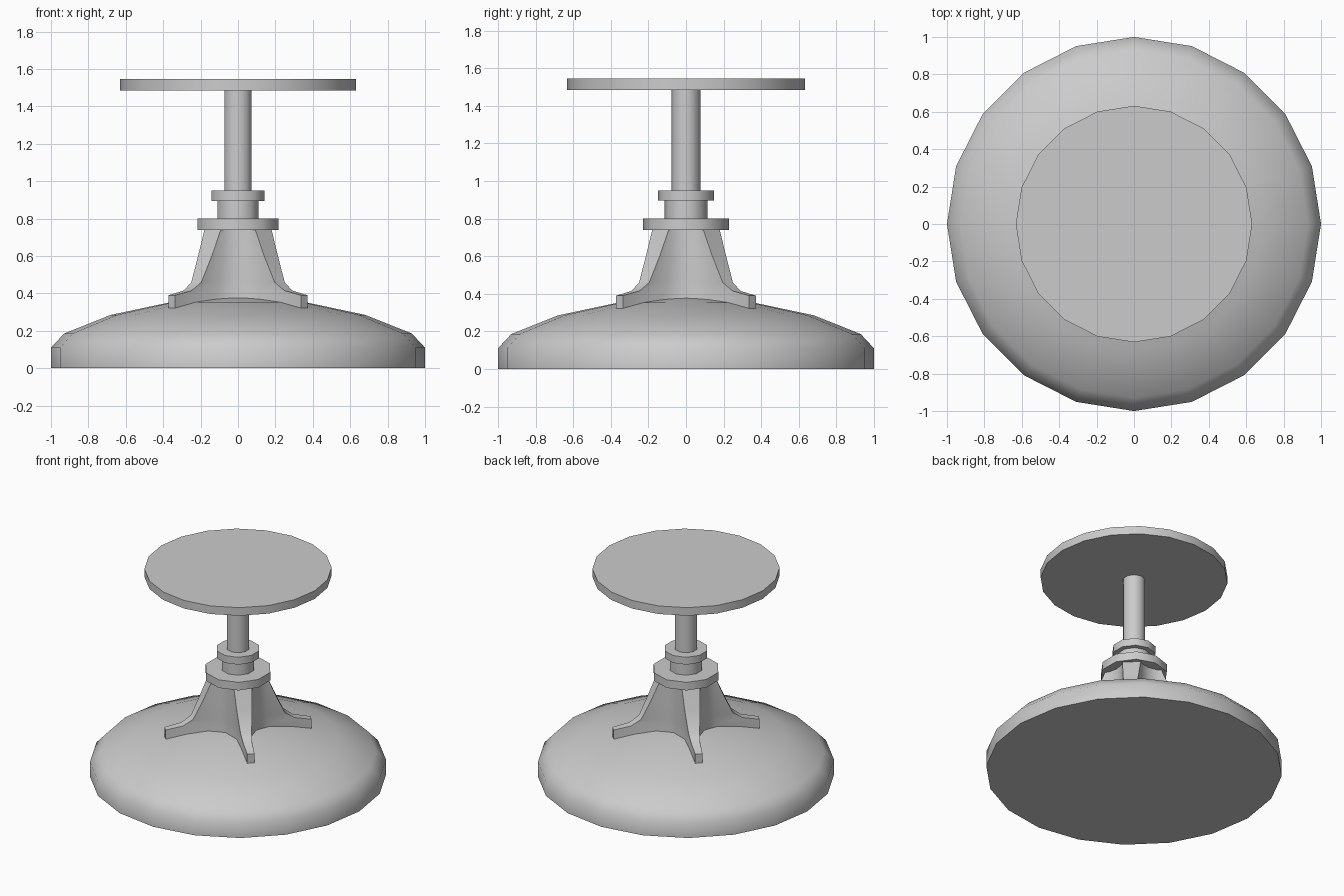
import bpy, bmesh
from math import sin, cos, pi, radians
from mathutils import Vector

if "Cube" in bpy.data.objects:
    bpy.data.objects.remove(bpy.data.objects["Cube"])


def loft(name, rings, angle=50):
    """Skin a stack of equal-length closed rings, cap both ends."""
    bm = bmesh.new()
    rows = [[bm.verts.new(p) for p in ring] for ring in rings]
    n = len(rows[0])
    for a, b in zip(rows, rows[1:]):
        for i in range(n):
            j = (i + 1) % n
            bm.faces.new((a[i], a[j], b[j], b[i]))
    bm.faces.new(rows[0][::-1])
    bm.faces.new(rows[-1])
    bmesh.ops.recalc_face_normals(bm, faces=bm.faces)
    me = bpy.data.meshes.new(name)
    bm.to_mesh(me)
    bm.free()
    ob = bpy.data.objects.new(name, me)
    bpy.context.collection.objects.link(ob)
    bpy.ops.object.select_all(action='DESELECT')
    ob.select_set(True)
    bpy.context.view_layer.objects.active = ob
    bpy.ops.object.shade_smooth_by_angle(angle=radians(angle))
    return ob


def lathe(name, sides, profile):
    """Revolve (radius, z) points, with a vertex on the +y axis."""
    return loft(name, [[(r * cos(pi / 2 + 2 * pi * i / sides),
                         r * sin(pi / 2 + 2 * pi * i / sides), z)
                        for i in range(sides)] for r, z in profile])


# domed floor base
lathe("base", 20, [(1, 0), (1, 0.11), (0.93, 0.185), (0.68, 0.285),
                   (0.36, 0.353), (0.12, 0.38), (0.02, 0.383)])

# four-legged pedestal: z, leg reach, leg half width, shoulder reach,
# shoulder half width, radius of the valley between the legs
sections = [(0.32, 0.50, 0.025, 0.21, 0.045, 0.15),
            (0.39, 0.50, 0.025, 0.21, 0.045, 0.15),
            (0.415, 0.38, 0.030, 0.20, 0.048, 0.15),
            (0.46, 0.315, 0.038, 0.19, 0.055, 0.15),
            (0.60, 0.25, 0.052, 0.175, 0.065, 0.15),
            (0.745, 0.19, 0.062, 0.16, 0.07, 0.15)]


def cross_section(z, r, w, m, wm, c):
    pts = []
    for k in range(4):
        a = pi / 4 + k * pi / 2
        v = c * cos(pi / 4)
        for x, y in ((m, -wm), (r, -w), (r, w), (m, wm), (v, v)):
            pts.append(Vector((x * cos(a) - y * sin(a), x * sin(a) + y * cos(a), z)))
    return pts


loft("pedestal", [cross_section(*s) for s in sections])

# collars and post
lathe("lower_flange", 10, [(0.228, 0.74), (0.228, 0.80)])
lathe("neck", 10, [(0.114, 0.79), (0.114, 0.90)])
lathe("upper_collar", 10, [(0.149, 0.895), (0.149, 0.95)])
lathe("post", 10, [(0.077, 0.94), (0.077, 1.49)])

# round seat
lathe("seat", 20, [(0.632, 1.485), (0.632, 1.545)])
